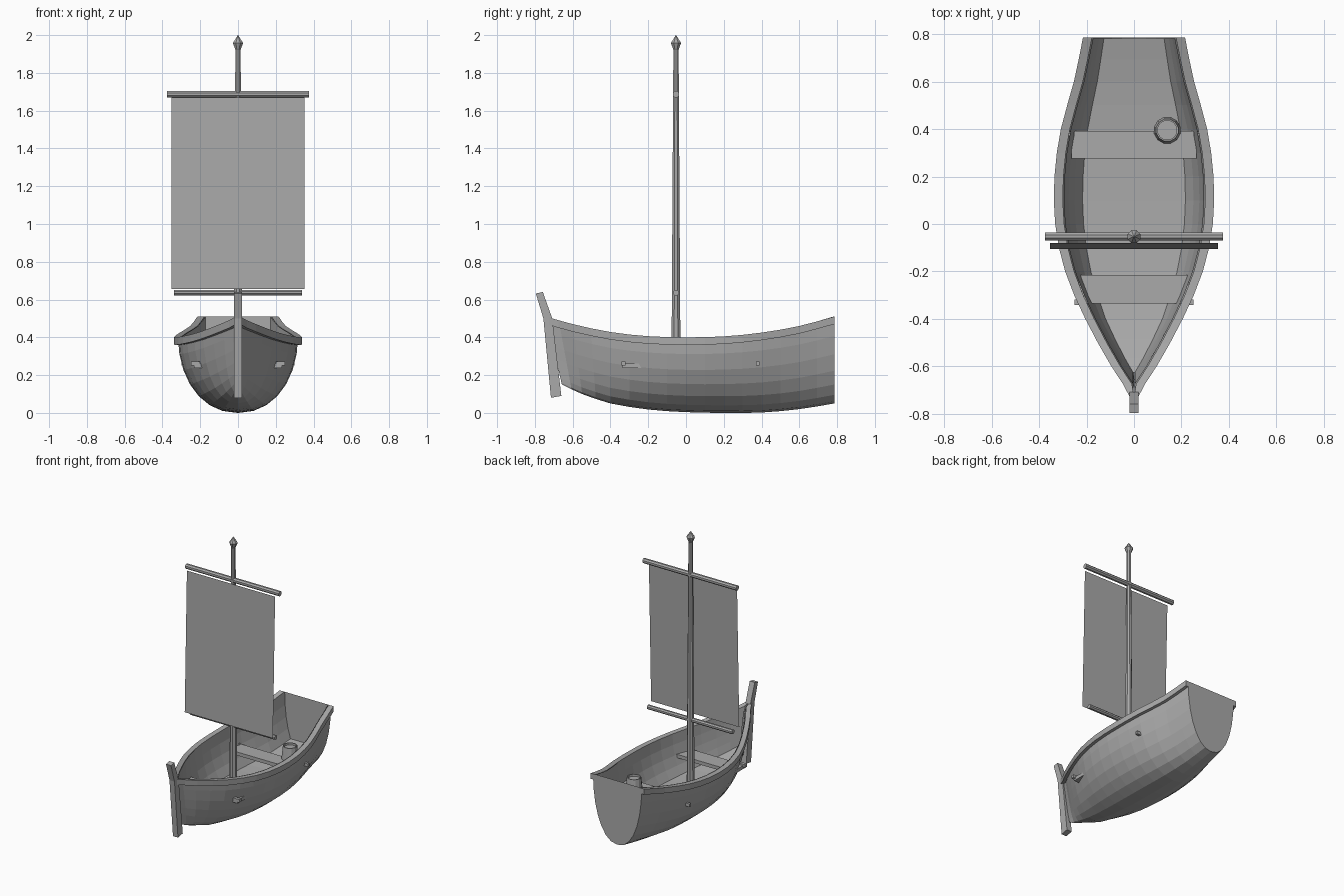
import bpy, bmesh, math
from mathutils import Vector

cube = bpy.data.objects.get("Cube")
if cube:
    bpy.data.objects.remove(cube, do_unlink=True)

grey = bpy.data.materials.new("plain grey")
grey.use_nodes = True
colour = (0.4, 0.4, 0.4, 1)
grey.diffuse_color = colour
grey.node_tree.nodes["Principled BSDF"].inputs["Base Color"].default_value = colour


def finish(name, bm):
    bmesh.ops.remove_doubles(bm, verts=bm.verts, dist=0.0005)
    bmesh.ops.recalc_face_normals(bm, faces=bm.faces)
    mesh = bpy.data.meshes.new(name)
    bm.to_mesh(mesh)
    bm.free()
    mesh.materials.append(grey)
    obj = bpy.data.objects.new(name, mesh)
    bpy.context.collection.objects.link(obj)
    return obj


def loft(name, rings, closed=False, caps=()):
    """Skin a list of equal-length rings; caps lists the ring indices to fill."""
    bm = bmesh.new()
    rows = [[bm.verts.new(p) for p in ring] for ring in rings]
    n = len(rows[0])
    for a, b in zip(rows, rows[1:]):
        for i in range(n if closed else n - 1):
            j = (i + 1) % n
            bm.faces.new((a[i], a[j], b[j], b[i]))
    for c in caps:
        bm.faces.new(rows[c])
    return finish(name, bm)


def turned(name, base, axis, profile, sides=8):
    """Revolve (radius, distance) pairs about an axis through base."""
    turn = Vector((0, 0, 1)).rotation_difference(Vector(axis))
    rings = []
    for r, d in profile:
        ring = []
        for i in range(sides):
            a = math.tau * (i + 0.5) / sides
            ring.append(Vector(base) + turn @ Vector((r * math.cos(a), r * math.sin(a), d)))
        rings.append(ring)
    return loft(name, rings, True, (0, -1))


def box(name, centre, size):
    bm = bmesh.new()
    bmesh.ops.create_cube(bm, size=1)
    bmesh.ops.scale(bm, vec=size, verts=bm.verts)
    bmesh.ops.translate(bm, vec=centre, verts=bm.verts)
    return finish(name, bm)


# Hull lines: position along the boat, half width at rail, keel height, sheer height
LINES = [Vector(p) for p in (
    (-0.74, 0, 0.15, 0.51), (-0.6, 0.095, 0.1, 0.47), (-0.4, 0.205, 0.05, 0.428),
    (-0.2, 0.29, 0.018, 0.406), (0, 0.332, 0.004, 0.4), (0.2, 0.335, 0, 0.405),
    (0.4, 0.308, 0.002, 0.425), (0.6, 0.253, 0.02, 0.46), (0.785, 0.215, 0.05, 0.51))]


def smooth_lines(steps):
    pts = [2 * LINES[0] - LINES[1]] + LINES + [2 * LINES[-1] - LINES[-2]]
    out = []
    for a, b, c, d in zip(pts, pts[1:], pts[2:], pts[3:]):
        for s in range(steps):
            t = s / steps
            out.append(b + 0.5 * t * (c - a + t * (2 * a - 5 * b + 4 * c - d
                                                  + t * (3 * (b - c) + d - a))))
    return out + [LINES[-1]]


STATIONS = smooth_lines(2)


def section(line, inset, angles):
    """Points across the hull; the bow stations rake back towards the keel."""
    y, w, k, g = line
    w = max(w - inset, 0)
    rake = 0.23 * min(max((-0.4 - y) / 0.34, 0), 1)
    ring = []
    for t in angles:
        s = math.sin(t)
        drop = (g - k) * math.cos(t)
        ring.append((math.copysign(w * abs(s) ** 0.9, s), y + drop * rake, g - drop))
    return ring


quarter = math.pi / 2
full = [quarter * i / 7 for i in range(-7, 8)]
loft("hull", [section(s, 0.02, full) for s in STATIONS], caps=(-1,))

# Inner planking down to a flat floor, closed against the transom
upper = [quarter * i / 8 for i in (-8, -7, -6, -5, -4, 4, 5, 6, 7, 8)]
inner = [section(s, 0.042, upper) for s in STATIONS[1:]]
inner[-1] = [(x, y - 0.004, z) for x, y, z in inner[-1]]
loft("inner_planking_and_floor", inner, caps=(-1,))

# Rails along the sheer
for side, name in ((1, "left_rail"), (-1, "right_rail")):
    rings = []
    for y, w, k, g in STATIONS:
        out, inn = side * max(w, 0.012), side * max(w - 0.038, 0)
        rings.append([(out, y, g - 0.04), (out, y, g), (inn, y, g), (inn, y, g - 0.04)])
    loft(name, rings, True, (0, -1))

# Stem post with a forward-leaning head
stem = [(-0.715, 0.08), (-0.66, 0.09), (-0.708, 0.5), (-0.758, 0.64), (-0.795, 0.632), (-0.755, 0.5)]
loft("stem_post", [[(x, y, z) for y, z in stem] for x in (-0.02, 0.02)], True, (0, 1))

# Thwarts
box("rear_thwart", (0, 0.333, 0.25), (0.525, 0.116, 0.025))
box("front_thwart", (0, -0.275, 0.25), (0.465, 0.12, 0.025))

# Pegs through the planking
for side, word in ((1, "left"), (-1, "right")):
    box(word + "_front_peg", (side * 0.225, -0.33, 0.262), (0.05, 0.022, 0.022))
    box(word + "_rear_peg", (side * 0.275, 0.38, 0.262), (0.05, 0.018, 0.022))

# Mast, finial and yards
up, across, mast_y = (0, 0, 1), (1, 0, 0), -0.053
turned("mast", (0, mast_y, 0.1), up, [(0.027, 0), (0.015, 1.82)])
turned("mast_finial", (0, mast_y, 1.915), up, [(0.012, 0), (0.029, 0.043), (0.001, 0.085)])
turned("upper_yard", (-0.375, mast_y, 1.687), across, [(0.018, 0), (0.018, 0.75)])
turned("lower_yard", (-0.34, mast_y, 0.637), across, [(0.016, 0), (0.016, 0.68)])

# Sail, a single sheet leaning slightly
loft("sail", [[(-0.353, y, z), (0.353, y, z)] for y, z in ((-0.105, 0.655), (-0.08, 1.67))])

# Barrel with a recessed lid
turned("barrel", (0.14, 0.395, 0.12), up,
       [(0.044, 0), (0.057, 0.08), (0.057, 0.15), (0.048, 0.235), (0.041, 0.235), (0.041, 0.22)], 12)
